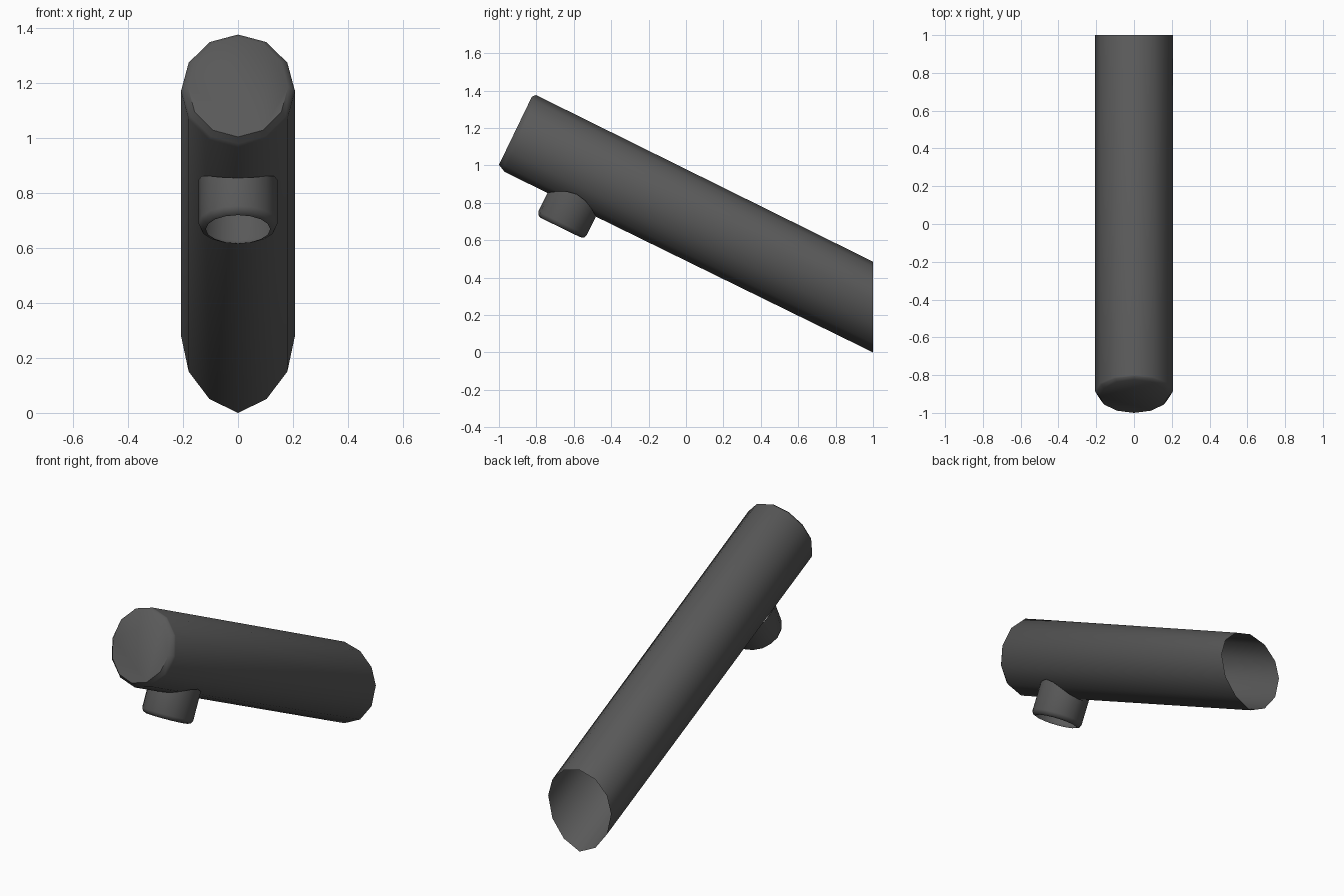
import bpy, bmesh, math
from mathutils import Vector

if "Cube" in bpy.data.objects:
    bpy.data.objects.remove(bpy.data.objects["Cube"])

dark = bpy.data.materials.new("dark_grey")
dark.diffuse_color = (0.1, 0.1, 0.1, 1)
dark.use_nodes = True
dark.node_tree.nodes["Principled BSDF"].inputs["Base Color"].default_value = dark.diffuse_color


def loft(name, rings, cap_first=False):
    """Skin equal-sized vertex rings into an open or capped tube."""
    bm = bmesh.new()
    loops = [[bm.verts.new(p) for p in ring] for ring in rings]
    n = len(loops[0])
    for a, b in zip(loops, loops[1:]):
        for i in range(n):
            j = (i + 1) % n
            bm.faces.new((a[i], a[j], b[j], b[i]))
    if cap_first:
        bm.faces.new(loops[0])
    bmesh.ops.recalc_face_normals(bm, faces=bm.faces)
    mesh = bpy.data.meshes.new(name)
    bm.to_mesh(mesh)
    bm.free()
    mesh.materials.append(dark)
    obj = bpy.data.objects.new(name, mesh)
    bpy.context.collection.objects.link(obj)
    bpy.ops.object.select_all(action='DESELECT')
    obj.select_set(True)
    bpy.context.view_layer.objects.active = obj
    bpy.ops.object.shade_smooth_by_angle(angle=math.radians(52))
    return obj


def tilted_ring(cy, cz, rx, hy, hz, n=12):
    return [Vector((rx * math.sin(t), cy + hy * math.cos(t), cz + hz * math.cos(t)))
            for t in (2 * math.pi * i / n for i in range(n))]


# Main tube: bevelled cap at the raised front, open vertical cut at the back
back_z = [0.485, 0.457, 0.381, 0.28, 0.15, 0.05, 0.0]
back = [Vector((0.207 * math.sin(math.pi * i / 6), 1.0, back_z[min(i, 12 - i)]))
        for i in range(12)]
loft("main_tube", [
    tilted_ring(-0.912, 1.185, 0.182, 0.088, 0.182),
    tilted_ring(-0.893, 1.177, 0.200, 0.088, 0.198),
    tilted_ring(-0.885, 1.170, 0.207, 0.085, 0.205),
    back], cap_first=True)

# Short spout: perpendicular to the main tube, open end, saddle-shaped joint
up = Vector((0, 0.439, 0.898))
along = Vector((0, 0.898, -0.439))
side = Vector((1, 0, 0))
centre = Vector((0, -0.66, 0.69))


def spout_ring(r, height, saddle=False, n=16):
    pts = []
    for i in range(n):
        t = 2 * math.pi * i / n
        x = r * math.cos(t)
        h = height
        if saddle:
            h += 0.218 * (1 - math.sqrt(1 - (x / 0.207) ** 2))
        pts.append(centre + side * x + along * r * math.sin(t) + up * h)
    return pts


loft("spout", [
    spout_ring(0.117, -0.025),
    spout_ring(0.136, -0.018),
    spout_ring(0.144, 0.0),
    spout_ring(0.144, 0.112, saddle=True)])
